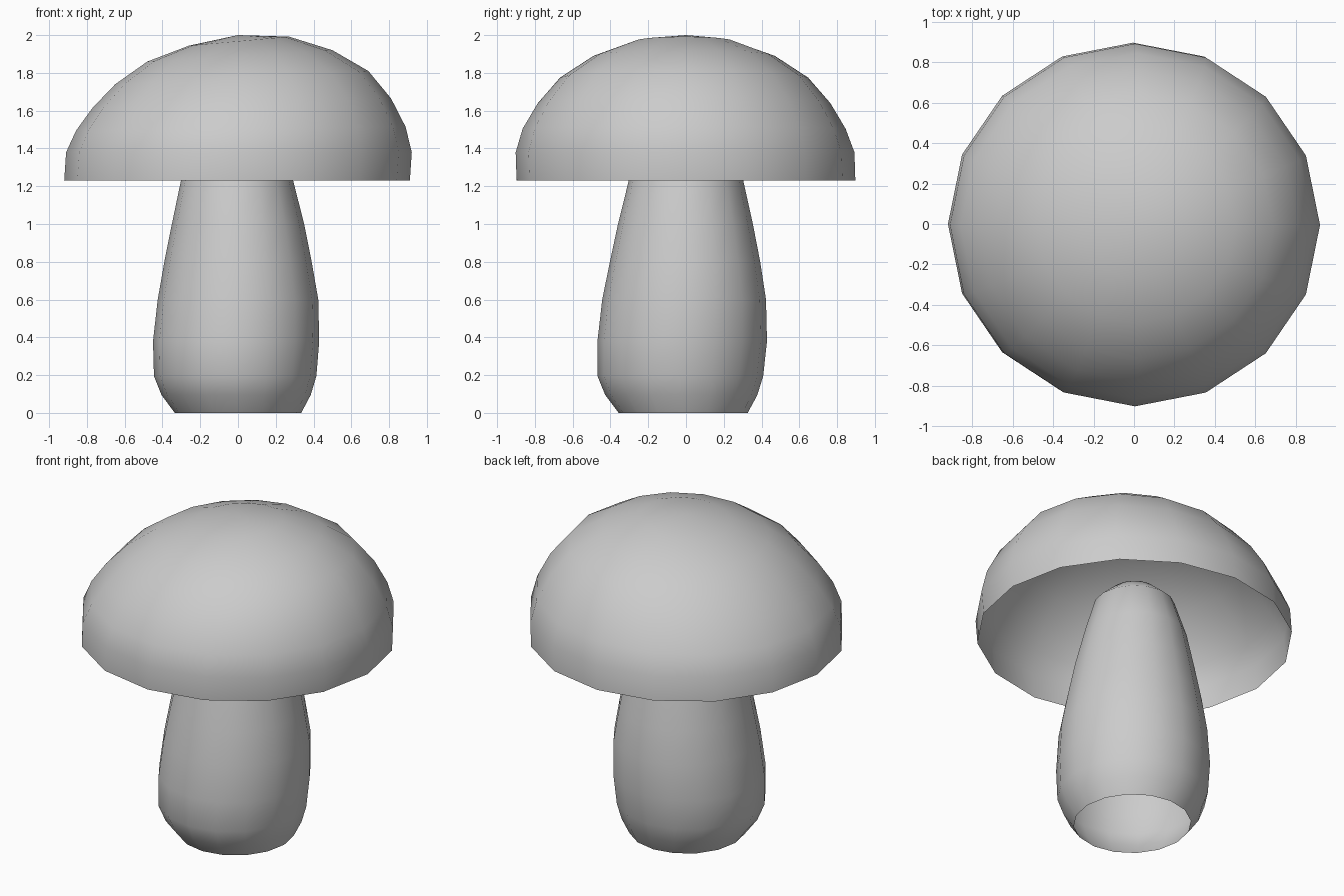
import bpy, bmesh
from math import sin, cos, pi, radians

if "Cube" in bpy.data.objects:
    bpy.data.objects.remove(bpy.data.objects["Cube"])


def lathe(name, rings, sides, top, sy):
    """Rings are (radius, z, shift_x, shift_y, tilt); tilt raises the +x side."""
    bm = bmesh.new()
    loops = []
    for r, z, dx, dy, tilt in rings:
        loop = []
        for i in range(sides):
            a = 2 * pi * i / sides
            loop.append(bm.verts.new((r * cos(a) + dx, r * sy * sin(a) + dy, z + tilt * cos(a))))
        loops.append(loop)
    for a, b in zip(loops, loops[1:]):
        for i in range(sides):
            j = (i + 1) % sides
            bm.faces.new((a[i], a[j], b[j], b[i]))
    tip = bm.verts.new(top)
    for i in range(sides):
        bm.faces.new((loops[-1][i], loops[-1][(i + 1) % sides], tip))
    mesh = bpy.data.meshes.new(name)
    bm.to_mesh(mesh)
    bm.free()
    obj = bpy.data.objects.new(name, mesh)
    bpy.context.collection.objects.link(obj)
    bpy.ops.object.select_all(action='DESELECT')
    obj.select_set(True)
    bpy.context.view_layer.objects.active = obj
    bpy.ops.object.shade_smooth_by_angle(angle=radians(60))
    return obj


# Lopsided cap: an open, hollow dome
lathe("mushroom_cap", [
    (0.915, 1.23, -0.005, 0, 0),
    (0.915, 1.38, 0.005, -0.005, 0),
    (0.872, 1.505, 0.015, -0.01, 0.01),
    (0.79, 1.64, 0.02, -0.01, 0.025),
    (0.67, 1.775, 0.02, -0.01, 0.035),
    (0.49, 1.89, 0.01, -0.01, 0.03),
    (0.265, 1.968, 0.005, -0.01, 0.024),
], 16, (0, 0, 2.0), 0.98)

# Stem, swollen near the open base, tapering to a rounded tip inside the cap
lathe("mushroom_stem", [
    (0.335, 0.0, 0, -0.015, 0),
    (0.395, 0.095, -0.01, -0.025, 0),
    (0.43, 0.195, -0.015, -0.03, 0),
    (0.44, 0.38, -0.01, -0.02, 0),
    (0.425, 0.60, 0, -0.01, 0),
    (0.39, 0.80, 0, -0.005, 0),
    (0.35, 1.00, 0, -0.003, 0),
    (0.297, 1.23, -0.005, 0, 0),
    (0.232, 1.44, 0, 0, 0),
    (0.13, 1.53, 0, 0, 0),
], 16, (0, 0, 1.56), 1.02)
